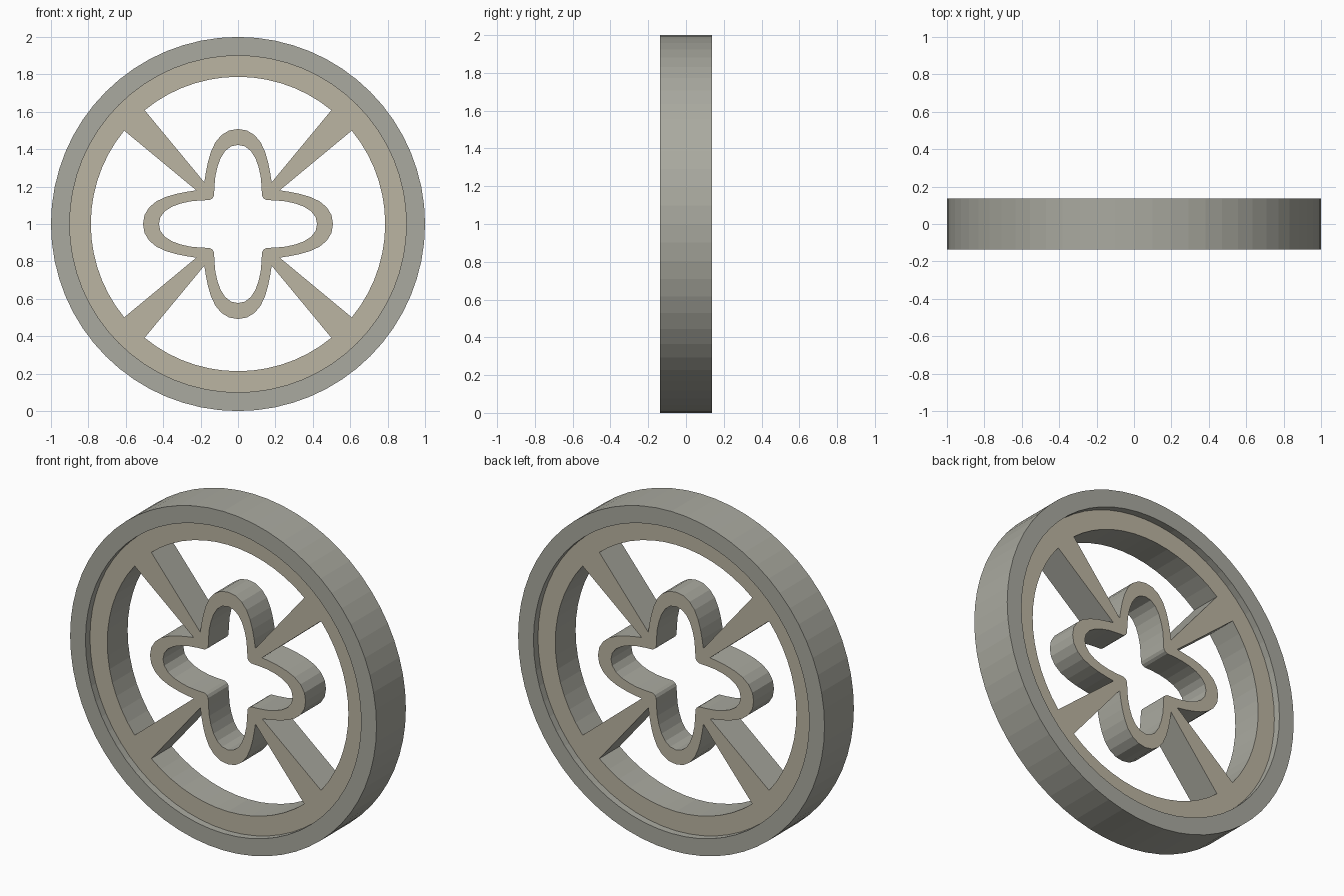
import bpy, bmesh
from math import cos, sin, pi
from mathutils import Matrix

if "Cube" in bpy.data.objects:
    bpy.data.objects.remove(bpy.data.objects["Cube"])

SIDES = 64
RIM_R, SEAT_R, WINDOW_R = 1.0, 0.9, 0.787
RIM_HALF, CORE_HALF = 0.137, 0.095


def material(name, rgb):
    m = bpy.data.materials.new(name)
    m.diffuse_color = (*rgb, 1)
    m.use_nodes = True
    m.node_tree.nodes["Principled BSDF"].inputs["Base Color"].default_value = m.diffuse_color
    return m


def ring_point(r, i):
    a = 2 * pi * i / SIDES
    return (r * cos(a), r * sin(a))


def quarter(points, k):
    """Turn a 2D outline by k quarter turns."""
    for _ in range(k):
        points = [(-y, x) for x, y in points]
    return points


def mirrored(half):
    """Right half of a petal, base to tip, completed down the left side."""
    return half + [(-x, y) for x, y in half[-2::-1]]


grey = material("grey", (0.40, 0.40, 0.35))
beige = material("beige", (0.50, 0.46, 0.36))

# Outer rim: C-shaped section revolved around the wheel axis
section = [(SEAT_R, -CORE_HALF), (SEAT_R, -RIM_HALF), (RIM_R, -RIM_HALF),
           (RIM_R, RIM_HALF), (SEAT_R, RIM_HALF), (SEAT_R, CORE_HALF)]
bm = bmesh.new()
loops = []
for i in range(SIDES):
    loops.append([])
    for r, y in section:
        x, z = ring_point(r, i)
        loops[-1].append(bm.verts.new((x, y, z + 1)))
for i in range(SIDES):
    a, b = loops[i], loops[(i + 1) % SIDES]
    for j in range(len(section) - 1):
        bm.faces.new((a[j], b[j], b[j + 1], a[j + 1]))
bm.normal_update()
outer = next(f for f in bm.faces if all(v.co.xz.length > 0 and abs(v.co.y) > 0.13 for v in f.verts)
             and abs(f.normal.y) < 0.5)
centre = outer.calc_center_median()
if outer.normal.x * centre.x + outer.normal.z * (centre.z - 1) < 0:
    bmesh.ops.reverse_faces(bm, faces=bm.faces[:])
mesh = bpy.data.meshes.new("outer_rim")
bm.to_mesh(mesh)
bm.free()
mesh.materials.append(grey)
bpy.context.collection.objects.link(bpy.data.objects.new("outer_rim", mesh))

# Inner ring, spokes and clover hub: one plate with five openings
petal_out = mirrored([(.18, .223), (.172, .275), (.161, .33), (.145, .385),
                      (.122, .435), (.09, .474), (.048, .5), (0, .508)])
petal_in = mirrored([(.137, .137), (.128, .152), (.126, .2), (.121, .255), (.11, .305),
                     (.093, .352), (.069, .39), (.037, .415), (0, .423)])
window = [ring_point(WINDOW_R, i) for i in range(9, 24)] + petal_out[::-1]
outlines = [[ring_point(SEAT_R, i) for i in range(SIDES)]]
outlines += [quarter(window, k) for k in range(4)]
outlines.append([p for k in range(4) for p in quarter(petal_in, k)[:-1]])

curve = bpy.data.curves.new("spoked_hub", 'CURVE')
curve.dimensions = '2D'
curve.fill_mode = 'BOTH'
curve.extrude = CORE_HALF
for pts in outlines:
    s = curve.splines.new('POLY')
    s.points.add(len(pts) - 1)
    for p, (x, y) in zip(s.points, pts):
        p.co = (x, y, 0, 1)
    s.use_cyclic_u = True
hub = bpy.data.objects.new("spoked_hub", curve)
bpy.context.collection.objects.link(hub)
bpy.context.view_layer.objects.active = hub
hub.select_set(True)
bpy.ops.object.convert(target='MESH')
hub = bpy.context.view_layer.objects.active

# Stand the plate upright, drop the wall hidden by the rim, colour the caps
bm = bmesh.new()
bm.from_mesh(hub.data)
bmesh.ops.remove_doubles(bm, verts=bm.verts[:], dist=1e-5)
bmesh.ops.recalc_face_normals(bm, faces=bm.faces[:])
hidden = [f for f in bm.faces if abs(f.normal.z) < 0.5
          and all(v.co.xy.length > SEAT_R - 0.01 for v in f.verts)]
bmesh.ops.delete(bm, geom=hidden, context='FACES')
for f in bm.faces:
    f.smooth = False
    f.material_index = 1 if abs(f.normal.z) > 0.5 else 0
bm.transform(Matrix.Translation((0, 0, 1)) @ Matrix.Rotation(pi / 2, 4, 'X'))
bm.to_mesh(hub.data)
bm.free()
hub.data.materials.clear()
hub.data.materials.append(grey)
hub.data.materials.append(beige)
# Clearing slots resets face indices, so set them again
for p in hub.data.polygons:
    p.material_index = 1 if abs(p.normal.y) > 0.5 else 0
